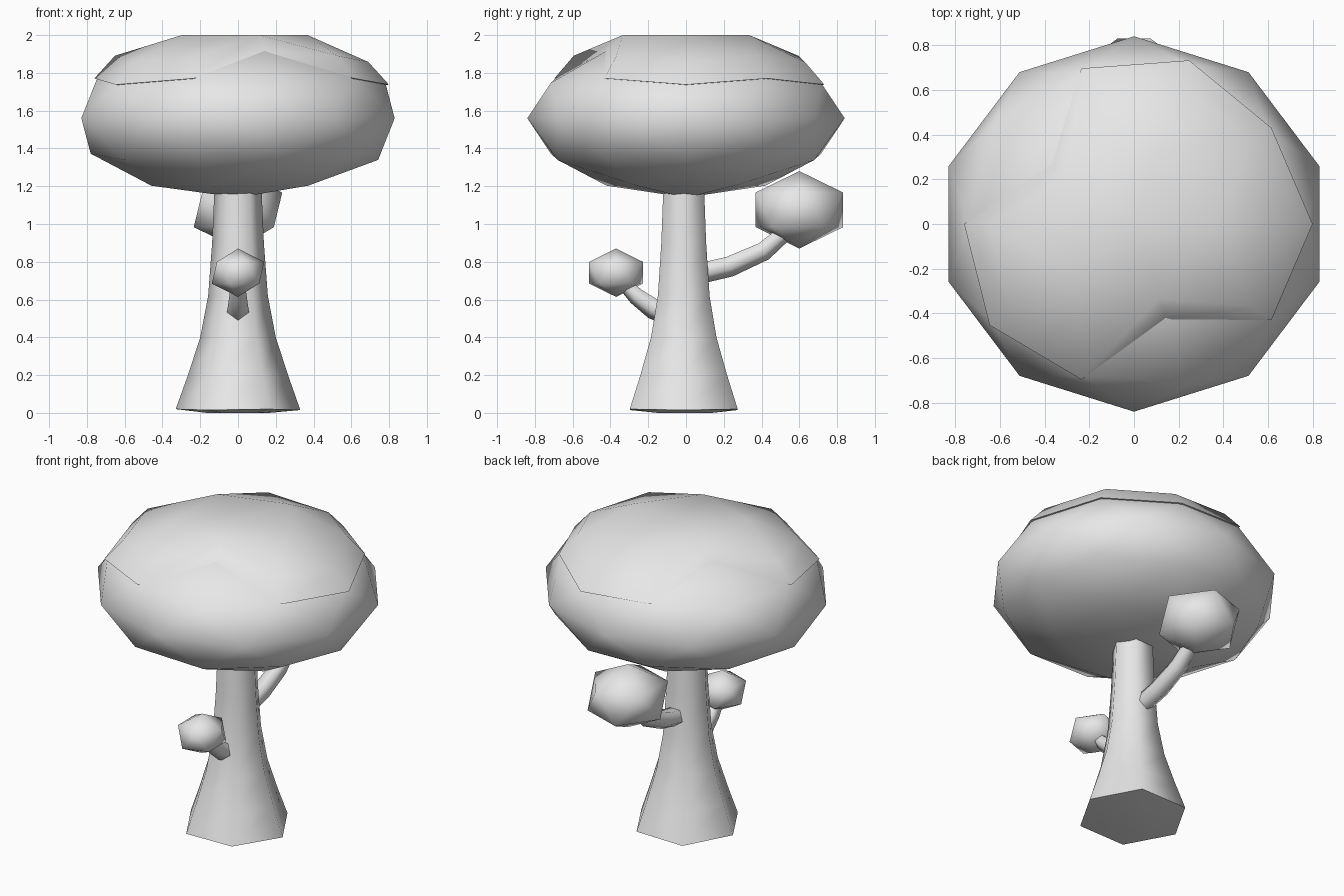
import bpy, bmesh
from math import radians, cos, sin, pi
from mathutils import Vector

cube = bpy.data.objects.get("Cube")
if cube:
    bpy.data.objects.remove(cube, do_unlink=True)

# One plain grey for the whole tree
grey = bpy.data.materials.new("plain_grey")
grey.use_nodes = True
grey.diffuse_color = (0.8, 0.8, 0.8, 1)
grey.node_tree.nodes["Principled BSDF"].inputs["Base Color"].default_value = (0.8, 0.8, 0.8, 1)

CENTRE = Vector((0, 0, 1.56))
SIZE = Vector((0.872, 0.84, 0.42))


def finish(bm, name):
    bmesh.ops.recalc_face_normals(bm, faces=bm.faces)
    mesh = bpy.data.meshes.new(name)
    bm.to_mesh(mesh)
    bm.free()
    mesh.materials.append(grey)
    obj = bpy.data.objects.new(name, mesh)
    bpy.context.collection.objects.link(obj)
    bpy.ops.object.select_all(action='DESELECT')
    obj.select_set(True)
    bpy.context.view_layer.objects.active = obj
    bpy.ops.object.shade_smooth_by_angle(angle=radians(75))
    return obj


def stretch(bm, size, centre):
    for v in bm.verts:
        v.co = Vector(a * b for a, b in zip(v.co, size)) + Vector(centre)


def ball(name, centre, size, subdivisions=1):
    bm = bmesh.new()
    bmesh.ops.create_icosphere(bm, subdivisions=subdivisions, radius=1)
    stretch(bm, size, centre)
    return finish(bm, name)


def loft(name, rings):
    """Skin a list of equal rings of points and close both ends."""
    bm = bmesh.new()
    loops = [[bm.verts.new(p) for p in ring] for ring in rings]
    n = len(loops[0])
    for a, b in zip(loops, loops[1:]):
        for i in range(n):
            j = (i + 1) % n
            bm.faces.new((a[i], a[j], b[j], b[i]))
    bm.faces.new(loops[0][::-1])
    bm.faces.new(loops[-1])
    return finish(bm, name)


def branch(name, path, sides=5):
    """Tapered tube along (y, z, radius) points in the x = 0 plane."""
    rings = []
    for i, (y, z, r) in enumerate(path):
        before, after = path[max(i - 1, 0)], path[min(i + 1, len(path) - 1)]
        along = Vector((0, after[0] - before[0], after[1] - before[1])).normalized()
        side = Vector((1, 0, 0))
        up = side.cross(along)
        if up.z < 0:
            up = -up
        angles = [2 * pi * k / sides - pi / 2 for k in range(sides)]
        rings.append([Vector((0, y, z)) + r * (cos(a) * side + sin(a) * up) for a in angles])
    return loft(name, rings)


# Trunk: six-sided, flaring to the ground, with alternate root tips a little raised
trunk_rings = []
for z, r in ((0.02, 0.33), (0.2, 0.265), (0.4, 0.2), (0.62, 0.158), (0.9, 0.137), (1.25, 0.122)):
    ring = []
    for k in range(6):
        a = k * pi / 3
        height = z if z > 0.02 else (0.02 if k % 2 else 0.015)
        ring.append((r * cos(a), r * sin(a) - 0.012, height))
    trunk_rings.append(ring)
# Shallow point under the trunk
trunk_rings.insert(0, [(x * 0.5, y * 0.5, 0) for x, y, z in trunk_rings[0]])
loft("trunk", trunk_rings)

# Branches with a leaf ball on each
branch("front_branch", [(-0.1, 0.53, 0.065), (-0.17, 0.555, 0.06), (-0.26, 0.62, 0.05), (-0.35, 0.71, 0.035)])
branch("back_branch", [(0.06, 0.74, 0.06), (0.23, 0.78, 0.06), (0.41, 0.86, 0.055), (0.56, 0.99, 0.045)])
ball("front_leaf_ball", (0, -0.37, 0.742), (0.155, 0.168, 0.128))
ball("back_leaf_ball", (0, 0.6, 1.075), (0.262, 0.272, 0.205))

# Main canopy
ball("canopy", CENTRE, SIZE, 2)

# Canopy cap: the upper canopy faces, less two notches, raised with a sloping rim
bm = bmesh.new()
bmesh.ops.create_icosphere(bm, subdivisions=2, radius=1)
notches = [Vector((0.894 * cos(radians(a)), 0.894 * sin(radians(a)), 0.447)) for a in (144, 288)]
unwanted = [f for f in bm.faces
            if min(v.co.z for v in f.verts) < 0.4
            or any((v.co - n).length < 0.05 for v in f.verts for n in notches)]
bmesh.ops.delete(bm, geom=unwanted, context='FACES')
stretch(bm, SIZE, CENTRE)
top = list(bm.verts)


def extrude(edges, scale, drop):
    made = bmesh.ops.extrude_edge_only(bm, edges=edges)["geom"]
    for v in made:
        if isinstance(v, bmesh.types.BMVert):
            v.co.x *= scale
            v.co.y *= scale
            v.co.z -= drop
    return [e for e in made if isinstance(e, bmesh.types.BMEdge) and e.is_boundary]


rim = extrude([e for e in bm.edges if e.is_boundary], 1.025, 0.01)
extrude(rim, 0.94, 0.005)
for v in top:
    flat = Vector((v.co.x, v.co.y, 0))
    if flat.length > 0.1:
        v.co -= flat.normalized() * 0.09
    v.co.z = min(2.0, v.co.z + 0.11)
finish(bm, "canopy_cap")
